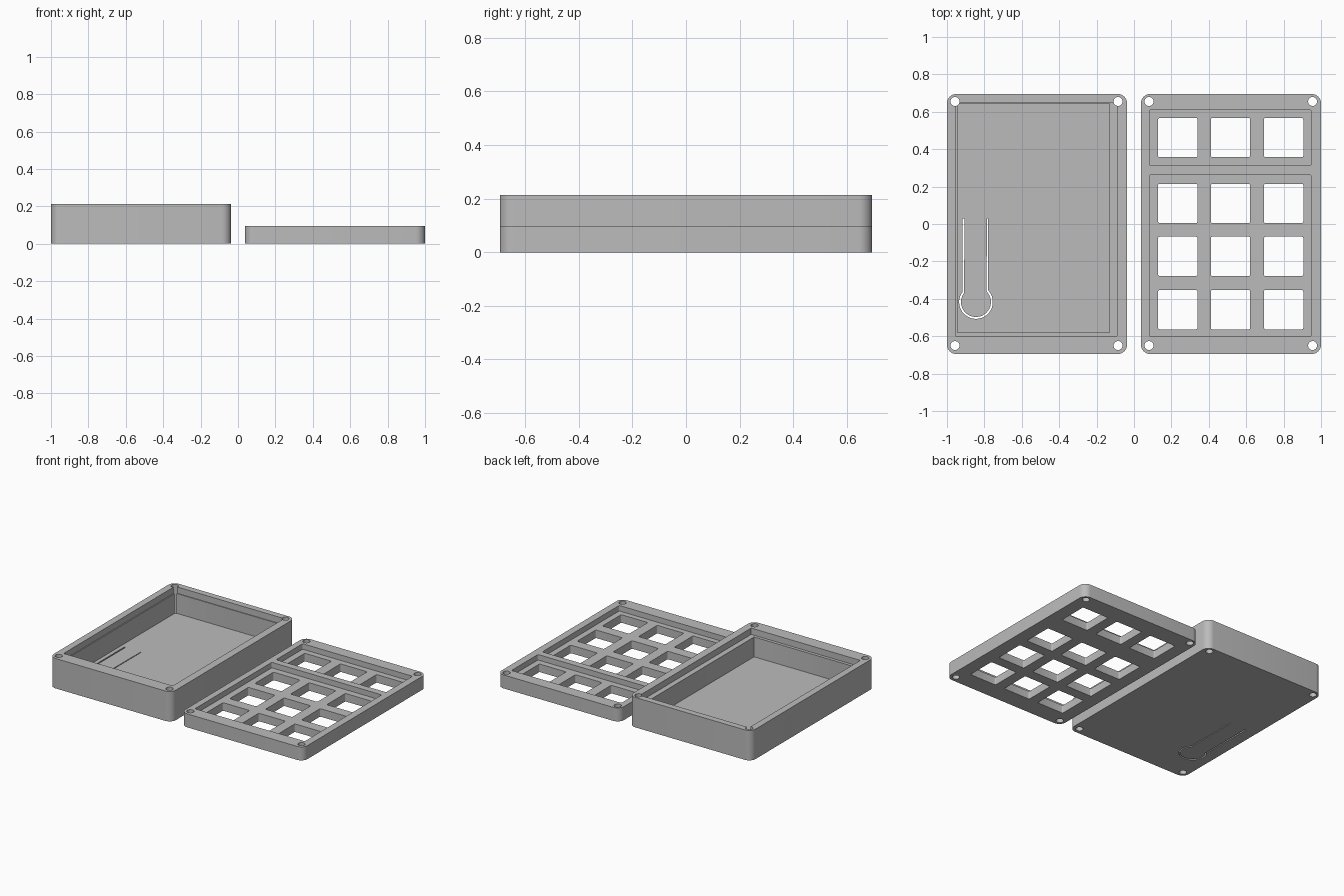
import bpy, bmesh
from math import cos, sin, pi, radians

if "Cube" in bpy.data.objects:
    bpy.data.objects.remove(bpy.data.objects["Cube"], do_unlink=True)

grey = bpy.data.materials.new("light_grey_plastic")
grey.use_nodes = True
colour = (0.5, 0.5, 0.5, 1)
grey.diffuse_color = colour
grey.node_tree.nodes["Principled BSDF"].inputs["Base Color"].default_value = colour


def arc(cx, cy, r, start, end, steps):
    angles = [radians(start + (end - start) * i / steps) for i in range(steps + 1)]
    return [(cx + r * cos(a), cy + r * sin(a)) for a in angles]


def rounded_rect(x0, x1, y0, y1, r, steps=4):
    corners = [(x1 - r, y1 - r), (x0 + r, y1 - r), (x0 + r, y0 + r), (x1 - r, y0 + r)]
    return [p for i, (cx, cy) in enumerate(corners)
            for p in arc(cx, cy, r, 90 * i, 90 * i + 90, steps)]


def prism(name, outline, z0, z1):
    """Extrude a flat outline upwards into a solid."""
    bm = bmesh.new()
    face = bm.faces.new([bm.verts.new((x, y, z0)) for x, y in outline])
    top = bmesh.ops.extrude_face_region(bm, geom=[face])["geom"]
    verts = [g for g in top if isinstance(g, bmesh.types.BMVert)]
    bmesh.ops.translate(bm, verts=verts, vec=(0, 0, z1 - z0))
    bmesh.ops.recalc_face_normals(bm, faces=bm.faces)
    mesh = bpy.data.meshes.new(name)
    bm.to_mesh(mesh)
    bm.free()
    mesh.materials.append(grey)
    ob = bpy.data.objects.new(name, mesh)
    bpy.context.collection.objects.link(ob)
    return ob


def cut(body, outline, z0, z1):
    """Subtract an extruded outline from a body."""
    cutter = prism("cutter", outline, z0, z1)
    cutter.hide_render = True
    mod = body.modifiers.new("cut", "BOOLEAN")
    mod.operation, mod.solver, mod.object = "DIFFERENCE", "EXACT", cutter
    bpy.ops.object.select_all(action="DESELECT")
    bpy.context.view_layer.objects.active = body
    body.select_set(True)
    bpy.ops.object.modifier_apply(modifier=mod.name)
    bpy.data.objects.remove(cutter, do_unlink=True)


def screw_holes(body, xs):
    for x in xs:
        for y in (-0.65, 0.655):
            cut(body, arc(x, y, 0.024, 0, 345, 23), -0.1, 0.4)


# Deep tray with a stepped pocket
tray = prism("bottom_tray", rounded_rect(-1, -0.037, -0.695, 0.695, 0.05, 8), 0, 0.213)
cut(tray, rounded_rect(-0.945, -0.13, -0.58, 0.645, 0.004, 2), 0.027, 0.4)
cut(tray, rounded_rect(-0.952, -0.092, -0.602, 0.65, 0.004, 2), 0.168, 0.4)
screw_holes(tray, (-0.957, -0.085))

# Keyhole-shaped slit that frees a flexible tab in the tray floor
slit = ([(-0.917, 0.03)] + arc(-0.845, -0.417, 0.09, 142, 405, 32) + [(-0.781, 0.03)]
        + [(-0.786, 0.03)] + arc(-0.845, -0.417, 0.08, 405, 142, 32) + [(-0.907, 0.03)])
cut(tray, slit, -0.1, 0.1)

# Shallow lid with two recesses divided by a rib
lid = prism("top_lid", rounded_rect(0.037, 1, -0.695, 0.695, 0.05, 8), 0, 0.096)
for y0, y1 in ((-0.602, 0.263), (0.312, 0.61)):
    cut(lid, rounded_rect(0.082, 0.948, y0, y1, 0.01), 0.057, 0.3)
screw_holes(lid, (0.08, 0.955))

# Grid of button windows
for x in (0.234, 0.516, 0.8):
    for y in (0.462, 0.11, -0.173, -0.458):
        cut(lid, rounded_rect(x - 0.105, x + 0.105, y - 0.105, y + 0.105, 0.008), -0.1, 0.3)

# Smooth rounded corners and bores, sharp edges elsewhere
for ob in (tray, lid):
    bpy.ops.object.select_all(action="DESELECT")
    bpy.context.view_layer.objects.active = ob
    ob.select_set(True)
    bpy.ops.object.shade_smooth_by_angle(angle=pi / 6)
